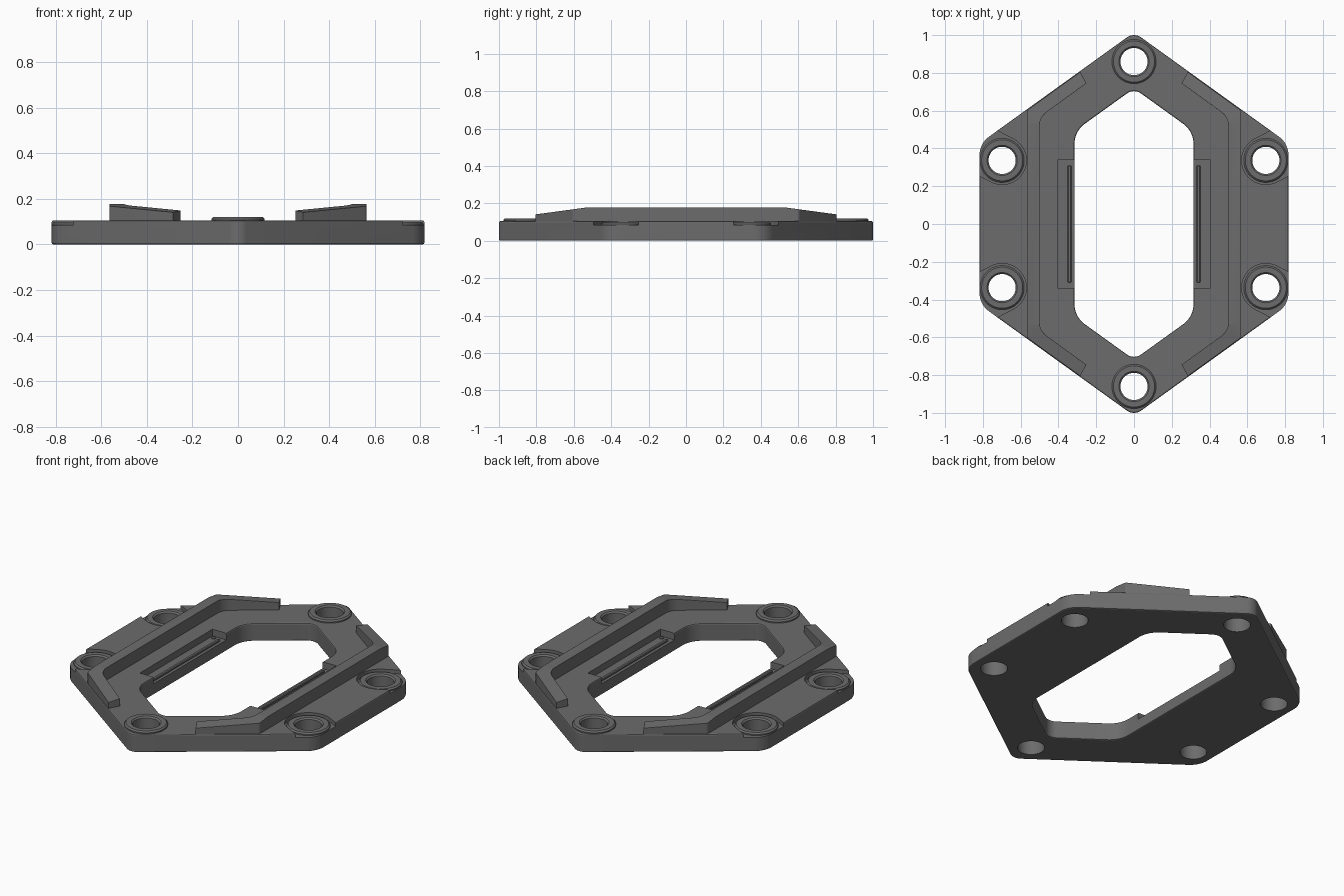
import bpy, bmesh, math
from mathutils import Vector

if "Cube" in bpy.data.objects:
    bpy.data.objects.remove(bpy.data.objects["Cube"])

H = 0.105        # plate thickness
SLOPE = 0.72     # slope of the slanted hexagon sides


def rounded(corners, seg=8):
    """Outline from (x, y, radius) corners, each replaced by a tangent arc."""
    out = []
    n = len(corners)
    for i, (x, y, r) in enumerate(corners):
        p = Vector((x, y))
        if r == 0:
            out.append(p)
            continue
        a = (Vector(corners[i - 1][:2]) - p).normalized()
        b = (Vector(corners[(i + 1) % n][:2]) - p).normalized()
        half = a.angle(b) / 2
        c = p + (a + b).normalized() * (r / math.sin(half))
        d = r / math.tan(half)
        s, e = p + a * d - c, p + b * d - c
        sweep = s.angle_signed(e)
        for k in range(seg + 1):
            t = -sweep * k / seg
            out.append(c + Vector((s.x * math.cos(t) - s.y * math.sin(t),
                                   s.x * math.sin(t) + s.y * math.cos(t))))
    return out


def finish(bm, name):
    bmesh.ops.recalc_face_normals(bm, faces=bm.faces)
    me = bpy.data.meshes.new(name)
    bm.to_mesh(me)
    bm.free()
    ob = bpy.data.objects.new(name, me)
    bpy.context.collection.objects.link(ob)
    return ob


def prism_bm(pts, z0, z1):
    bm = bmesh.new()
    f = bm.faces.new([bm.verts.new((p[0], p[1], z0)) for p in pts])
    ext = bmesh.ops.extrude_face_region(bm, geom=[f])
    for v in ext["geom"]:
        if isinstance(v, bmesh.types.BMVert):
            v.co.z = z1
    return bm


def prism(name, pts, z0, z1):
    return finish(prism_bm(pts, z0, z1), name)


def box(name, x0, x1, y0, y1, z0, z1):
    return prism(name, [(x0, y0), (x1, y0), (x1, y1), (x0, y1)], z0, z1)


def collar(name, x, y, z, n=40):
    """Low bevelled ring around a bolt hole, standing on height z."""
    profile = [(0.072, z - 0.01), (0.072, z + 0.007), (0.08, z + 0.015),
               (0.109, z + 0.015), (0.117, z + 0.007), (0.117, z - 0.01)]
    bm = bmesh.new()
    rings = [[bm.verts.new((x + r * math.cos(2 * math.pi * k / n),
                            y + r * math.sin(2 * math.pi * k / n), h))
              for r, h in profile] for k in range(n)]
    m = len(profile)
    for k in range(n):
        a, b = rings[k], rings[(k + 1) % n]
        for j in range(m):
            bm.faces.new((a[j], b[j], b[(j + 1) % m], a[(j + 1) % m]))
    return finish(bm, name)


def apply_mod(ob, kind, **props):
    mod = ob.modifiers.new(kind, kind)
    for k, v in props.items():
        setattr(mod, k, v)
    bpy.context.view_layer.objects.active = ob
    bpy.ops.object.modifier_apply(modifier=mod.name)


def bevel(ob, width, seg=2):
    apply_mod(ob, 'BEVEL', width=width, segments=seg,
              limit_method='ANGLE', angle_limit=math.radians(40))


def cut(ob, cutter):
    apply_mod(ob, 'BOOLEAN', operation='DIFFERENCE', object=cutter, solver='EXACT')
    bpy.data.objects.remove(cutter)


def circle(x, y, r, n=40):
    return [(x + r * math.cos(2 * math.pi * k / n), y + r * math.sin(2 * math.pi * k / n))
            for k in range(n)]


def hexagon(tip, side, r_tip, r_side):
    y = tip - SLOPE * side
    return rounded([(0, tip, r_tip), (side, y, r_side), (side, -y, r_side),
                    (0, -tip, r_tip), (-side, -y, r_side), (-side, y, r_side)])


# Hexagonal base plate with its central opening
plate = prism("base_plate", hexagon(1.015, 0.818, 0.065, 0.12), 0, H)
cut(plate, prism("opening_cutter", hexagon(0.718, 0.315, 0.065, 0.13), -0.1, 0.3))
bevel(plate, 0.007)
parts = [plate]

# Corner recesses open towards the plate edge, with bolt holes and collars
ang = math.radians(27)
out = (0.4 * math.cos(ang), 0.4 * math.sin(ang))
for sx in (1, -1):
    for sy in (1, -1):
        pts = []
        for k in range(25):
            t = ang + math.pi / 2 + math.pi * k / 24
            pts.append((0.698 + 0.128 * math.cos(t), 0.337 + 0.128 * math.sin(t)))
        pts += [(p[0] + out[0], p[1] + out[1]) for p in (pts[-1], pts[0])]
        cut(plate, prism("recess_cutter", [(sx * x, sy * y) for x, y in pts], 0.083, 0.3))
        cut(plate, prism("hole_cutter", circle(sx * 0.698, sy * 0.337, 0.072), -0.1, 0.3))
        parts.append(collar("side_collar", sx * 0.698, sy * 0.337, 0.083))

# Tip holes with raised collars
for sy in (1, -1):
    cut(plate, prism("hole_cutter", circle(0, sy * 0.86, 0.072), -0.1, 0.3))
    parts.append(collar("tip_collar", 0, sy * 0.86, H))

for sx, label in ((1, "right"), (-1, "left")):
    # Shallow pocket in the inner side wall
    cut(plate, box("pocket_cutter", sx * 0.25, sx * 0.405, -0.34, 0.34, 0.065, 0.3))

    # Bent side ridge whose top slopes down towards both ends
    edge = 1.01
    half = [(0.285, edge - SLOPE * 0.285, 0), (0.565, edge - SLOPE * 0.565, 0.02)]
    inner = [(0.5, 0.565, 0.09), (0.252, 0.745, 0)]
    corners = (half + [(x, -y, r) for x, y, r in reversed(half)]
               + [(x, -y, r) for x, y, r in reversed(inner)] + inner)
    bm = prism_bm([(sx * p.x, p.y) for p in rounded(corners)], 0.0985, 0.178)
    for y in (0.53, -0.53):
        bmesh.ops.bisect_plane(bm, geom=bm.verts[:] + bm.edges[:] + bm.faces[:],
                               plane_co=(0, y, 0), plane_no=(0, 1, 0))
    for v in bm.verts:
        if v.co.z > 0.17:
            v.co.z -= max(0, abs(v.co.y) - 0.53) * 0.135
    ridge = finish(bm, "side_ridge_" + label)
    bevel(ridge, 0.008)
    parts.append(ridge)

    # Slim rail and small pins inside the pocket
    rail = box("pocket_rail_" + label, sx * 0.332, sx * 0.352, -0.31, 0.31, 0.06, 0.076)
    bevel(rail, 0.004, 1)
    parts.append(rail)
    for sy in (1, -1):
        parts.append(prism("pocket_pin_" + label,
                           circle(sx * 0.383, sy * 0.32, 0.011, 16), 0.06, 0.071))

# Dark grey finish; smooth the curves, keep the edges crisp
dark = bpy.data.materials.new("dark_grey")
dark.diffuse_color = (0.15, 0.15, 0.15, 1)
dark.use_nodes = True
dark.node_tree.nodes["Principled BSDF"].inputs["Base Color"].default_value = dark.diffuse_color
bpy.ops.object.select_all(action='DESELECT')
for ob in parts:
    ob.data.materials.clear()
    ob.data.materials.append(dark)
    ob.select_set(True)
bpy.context.view_layer.objects.active = plate
bpy.ops.object.shade_smooth_by_angle(angle=math.radians(20))
